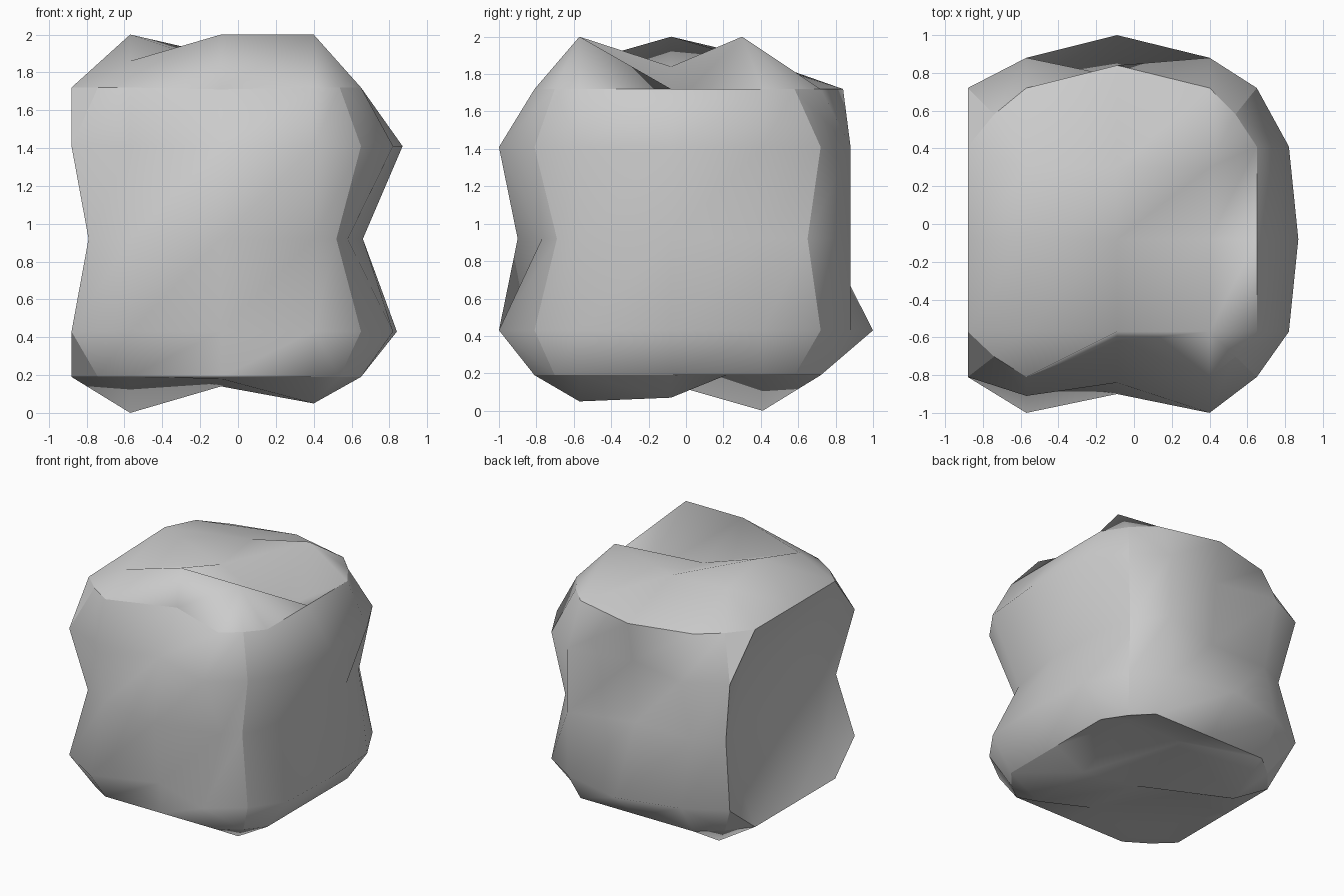
import bpy
import bmesh
from itertools import product

cube = bpy.data.objects.get("Cube")
if cube:
    bpy.data.objects.remove(cube, do_unlink=True)

# Lattice lines inside the block, and where its bevelled edges lie
LINES = ((-.57, -.09, .40), (-.57, -.08, .41), (.43, .92, 1.41))
EDGE_LOW = (-.88, -.81, .19)
EDGE_HIGH = (.65, .72, 1.72)
LAST = 4

# Height of each side: rows run along the first remaining axis.
# The first side is a shallow dish, the others bulge outwards.
DISH = (0, 0)
SIDES = {
    DISH: ((-.77, -.74, -.77), (-.76, -.73, -.76), (-.77, -.74, -.77)),
    (0, LAST): ((.82, .58, .82), (.84, .66, .87), (.82, .64, .82)),
    (1, 0): ((-1, -.82, -.91), (-.83, -.90, -.84), (-1, -.77, -1)),
    (1, LAST): ((.88, .75, .88), (1, .75, .78), (.88, .88, .88)),
    (2, 0): ((.19, .26, 0), (.18, .14, .28), (.05, .07, .27)),
    (2, LAST): ((1.86, 2, 1.91), (2, 1.84, 1.89), (2, 1.62, 2)),
}

# Dents in the middle of some edges
DENTS = {
    (0, 0, 2): (-.79, -.71, .92),
    (4, 0, 2): (.52, -.69, .92),
    (4, 4, 2): (.58, .65, .92),
    (0, 4, 2): (-.79, .64, .92),
    (2, 0, 4): (-.09, -.62, 1.71),
    (2, 4, 4): (-.09, .84, 1.72),
}


def outer_axes(key):
    return [axis for axis in range(3) if key[axis] in (0, LAST)]


def position(key):
    """Place one lattice point on the skin of the block."""
    if key in DENTS:
        return DENTS[key]
    outer = outer_axes(key)
    point = []
    for axis, index in enumerate(key):
        edge = EDGE_HIGH[axis] if index else EDGE_LOW[axis]
        if axis not in outer:
            point.append(LINES[axis][index - 1])
        elif len(outer) == 1:
            row, column = [key[other] - 1 for other in range(3) if other != axis]
            point.append(SIDES[axis, index][row][column])
        elif len(outer) == 3 and axis < 2:
            # Corners are cut back to between the edge and the nearest line
            line = LINES[axis][-1 if index else 0]
            point.append(line + (edge - line) * .55)
        else:
            point.append(edge)
    # The back row of the top sits further forward
    if outer == [2] and key[1] == 3 and key[2] == LAST:
        point[1] = .30
    return point


def side_key(axis, index, row, column):
    key = [row, column]
    key.insert(axis, index)
    return tuple(key)


bm = bmesh.new()
points = {}


def vertex(key):
    if key not in points:
        points[key] = bm.verts.new(position(key))
    return points[key]


# Six bumpy sides, all folded along the same diagonal as seen from outside;
# corner cells fold towards their corner, or across it on the dish
for side in SIDES:
    axis, index = side
    mirrored = (index == 0) != (axis == 1)
    for row, column in product(range(LAST), repeat=2):
        ring = ((row, column), (row + 1, column),
                (row + 1, column + 1), (row, column + 1))
        keys = [side_key(axis, index, *cell) for cell in ring]
        corners = [len(outer_axes(key)) == 3 for key in keys]
        turned = mirrored
        if any(corners):
            turned = any(corners[1::2]) != (side == DISH)
        if turned:
            keys = keys[1:] + keys[:1]
        a, b, c, d = map(vertex, keys)
        bm.faces.new((a, b, c))
        bm.faces.new((a, c, d))

bmesh.ops.recalc_face_normals(bm, faces=bm.faces)

# Smooth sides meeting in sharp borders
border = {vert for key, vert in points.items() if len(outer_axes(key)) > 1}
for face in bm.faces:
    face.smooth = True
for edge in bm.edges:
    edge.smooth = not border.issuperset(edge.verts)

mesh = bpy.data.meshes.new("rough_block")
bm.to_mesh(mesh)
bm.free()

# Plain grey stone colour
grey = bpy.data.materials.new("light_grey")
grey.use_nodes = True
colour = (.6, .6, .6, 1)
grey.diffuse_color = colour
grey.node_tree.nodes["Principled BSDF"].inputs["Base Color"].default_value = colour
mesh.materials.append(grey)

block = bpy.data.objects.new("rough_block", mesh)
bpy.context.collection.objects.link(block)
